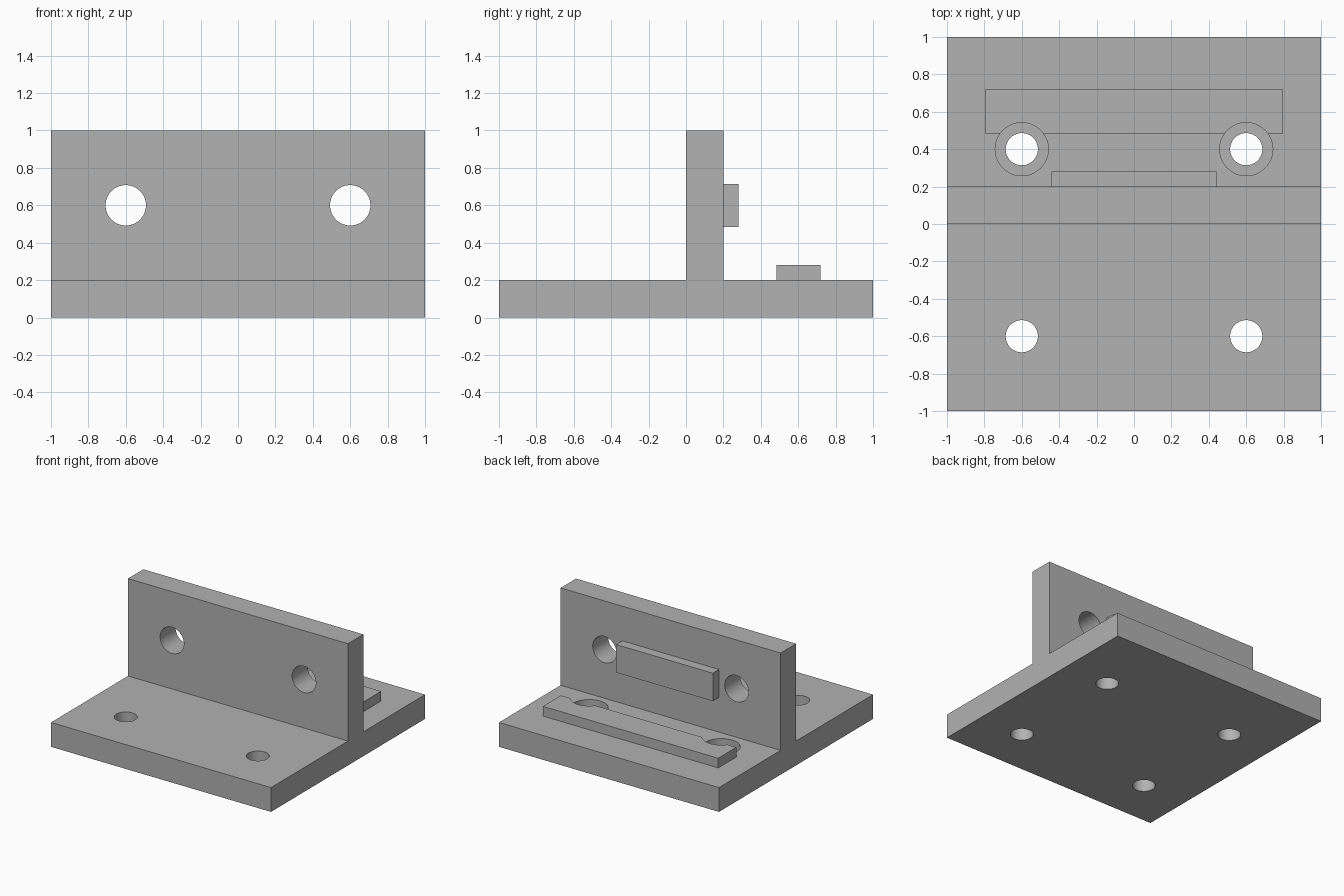
import bpy
import bmesh
import math
from mathutils import Matrix

if "Cube" in bpy.data.objects:
    bpy.data.objects.remove(bpy.data.objects["Cube"], do_unlink=True)

# One plain grey for the whole bracket
grey = bpy.data.materials.new("plain_grey")
grey.use_nodes = True
colour = (0.445, 0.445, 0.445, 1)
grey.diffuse_color = colour
grey.node_tree.nodes["Principled BSDF"].inputs["Base Color"].default_value = colour


def add_object(name, bm):
    bmesh.ops.recalc_face_normals(bm, faces=bm.faces)
    mesh = bpy.data.meshes.new(name)
    bm.to_mesh(mesh)
    bm.free()
    mesh.materials.append(grey)
    obj = bpy.data.objects.new(name, mesh)
    bpy.context.collection.objects.link(obj)
    return obj


def prism(name, profile, half_width):
    """Extrude a (y, z) profile along x, centred."""
    bm = bmesh.new()
    face = bm.faces.new([bm.verts.new((-half_width, y, z)) for y, z in profile])
    moved = bmesh.ops.extrude_face_region(bm, geom=[face])["geom"]
    verts = [v for v in moved if isinstance(v, bmesh.types.BMVert)]
    bmesh.ops.translate(bm, verts=verts, vec=(2 * half_width, 0, 0))
    return add_object(name, bm)


def bar(name, half_width, y0, y1, z0, z1):
    return prism(name, [(y0, z0), (y1, z0), (y1, z1), (y0, z1)], half_width)


def drill(targets, centre, radius, depth, along_y=False):
    """Cut a mirrored pair of round holes, then drop the cutters."""
    for side in (-1, 1):
        x, y, z = centre
        place = Matrix.Translation((side * x, y, z))
        if along_y:
            place = place @ Matrix.Rotation(math.pi / 2, 4, "X")
        bm = bmesh.new()
        bmesh.ops.create_cone(bm, cap_ends=True, segments=64, radius1=radius,
                              radius2=radius, depth=depth, matrix=place)
        cutter = add_object("hole_cutter", bm)
        cutter.hide_render = True
        for target in targets:
            mod = target.modifiers.new("hole", "BOOLEAN")
            mod.operation = "DIFFERENCE"
            mod.solver = "EXACT"
            mod.object = cutter
            bpy.context.view_layer.objects.active = target
            bpy.ops.object.modifier_apply(modifier=mod.name)
        bpy.data.objects.remove(cutter, do_unlink=True)


# Base plate and upright wall as one inverted T section
body = prism("bracket_body", [(-1, 0), (1, 0), (1, 0.2), (0.2, 0.2),
                              (0.2, 1), (0, 1), (0, 0.2), (-1, 0.2)], 1)

# Raised pads on the back of the wall and on the base behind it
wall_pad = bar("wall_pad", 0.44, 0.2, 0.28, 0.485, 0.715)
base_pad = bar("base_pad", 0.797, 0.485, 0.72, 0.2, 0.28)

# Wall holes, base holes, and counterbores that also notch the base pad
drill([body], (0.6, 0.1, 0.6), 0.108, 0.6, along_y=True)
drill([body], (0.6, -0.6, 0.1), 0.086, 0.6)
drill([body], (0.6, 0.4, 0.1), 0.086, 0.6)
drill([body, base_pad], (0.6, 0.4, 0.3), 0.142, 0.4)

# Round hole walls shade smooth, all corners stay sharp
for obj in (body, wall_pad, base_pad):
    bpy.ops.object.select_all(action="DESELECT")
    obj.select_set(True)
    bpy.context.view_layer.objects.active = obj
    bpy.ops.object.shade_smooth_by_angle(angle=math.radians(30))
